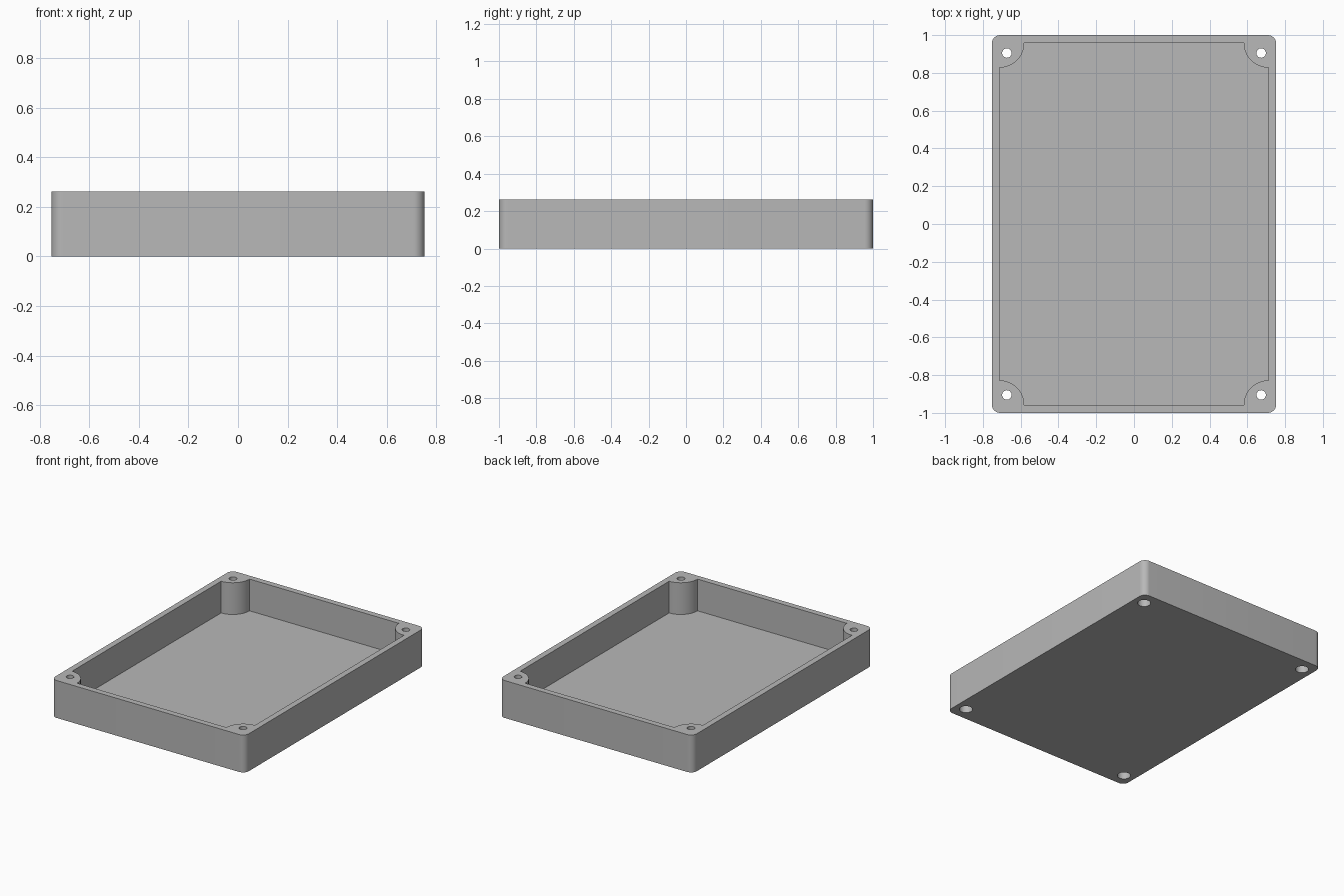
import bpy, bmesh
from math import sin, cos, pi

if "Cube" in bpy.data.objects:
    bpy.data.objects.remove(bpy.data.objects["Cube"], do_unlink=True)

HALF_X, HALF_Y, HEIGHT = 0.753, 1.0, 0.263
WALL, FLOOR, CORNER = 0.042, 0.04, 0.045
BOSS = 0.13                       # radius of the corner screw bosses
HOLE_X, HOLE_Y = 0.673, 0.905
HOLE_R, BORE_R, BORE_DEPTH = 0.025, 0.043, 0.1

grey = bpy.data.materials.new("grey_plastic")
grey.use_nodes = True
colour = (0.48, 0.48, 0.48, 1)
grey.diffuse_color = colour
grey.node_tree.nodes["Principled BSDF"].inputs["Base Color"].default_value = colour


def arc(cx, cy, r, start, sweep, steps):
    return [(cx + r * cos(start + sweep * i / steps),
             cy + r * sin(start + sweep * i / steps)) for i in range(steps + 1)]


def prism(name, outline, z0, z1):
    """Extrude a closed counter-clockwise outline from z0 to z1."""
    bm = bmesh.new()
    base = bm.faces.new([bm.verts.new((x, y, z0)) for x, y in outline])
    top = bmesh.ops.extrude_face_region(bm, geom=[base])["geom"]
    verts = [g for g in top if isinstance(g, bmesh.types.BMVert)]
    bmesh.ops.translate(bm, verts=verts, vec=(0, 0, z1 - z0))
    bmesh.ops.recalc_face_normals(bm, faces=bm.faces)
    mesh = bpy.data.meshes.new(name)
    bm.to_mesh(mesh)
    bm.free()
    mesh.materials.append(grey)
    obj = bpy.data.objects.new(name, mesh)
    bpy.context.collection.objects.link(obj)
    return obj


# Outlines: rounded outer shell, and cavity with the bosses biting into its corners
shell, cavity = [], []
for i, (sx, sy) in enumerate([(1, 1), (-1, 1), (-1, -1), (1, -1)]):
    a = i * pi / 2
    shell += arc(sx * (HALF_X - CORNER), sy * (HALF_Y - CORNER), CORNER, a, pi / 2, 10)
    cavity += arc(sx * (HALF_X - WALL), sy * (HALF_Y - WALL), BOSS,
                  a + 1.5 * pi, -pi / 2, 20)

body = prism("enclosure_base", shell, 0, HEIGHT)
cutters = [prism("cavity_cutter", cavity, FLOOR, HEIGHT + 0.1)]

# Screw holes through the bosses, with wide head recesses underneath
for sx in (-1, 1):
    for sy in (-1, 1):
        for name, r, z0, z1 in (("recess_cutter", BORE_R, -0.1, BORE_DEPTH),
                                ("screw_hole_cutter", HOLE_R, -0.2, HEIGHT + 0.1)):
            ring = arc(sx * HOLE_X, sy * HOLE_Y, r, 0, 2 * pi, 32)[:-1]
            cutters.append(prism(name, ring, z0, z1))

for cutter in cutters:
    cutter.hide_render = True
    mod = body.modifiers.new(cutter.name, "BOOLEAN")
    mod.operation = "DIFFERENCE"
    mod.solver = "EXACT"
    mod.object = cutter

# Bake the cuts, then drop the cutters
bpy.context.view_layer.update()
graph = bpy.context.evaluated_depsgraph_get()
result = bpy.data.meshes.new_from_object(body.evaluated_get(graph))
body.modifiers.clear()
body.data = result
result.name = "enclosure_base"
for cutter in cutters:
    bpy.data.objects.remove(cutter, do_unlink=True)

# Smooth the rounded walls, keep the rims crisp
bpy.ops.object.select_all(action="DESELECT")
body.select_set(True)
bpy.context.view_layer.objects.active = body
bpy.ops.object.shade_smooth_by_angle(angle=pi / 6)
